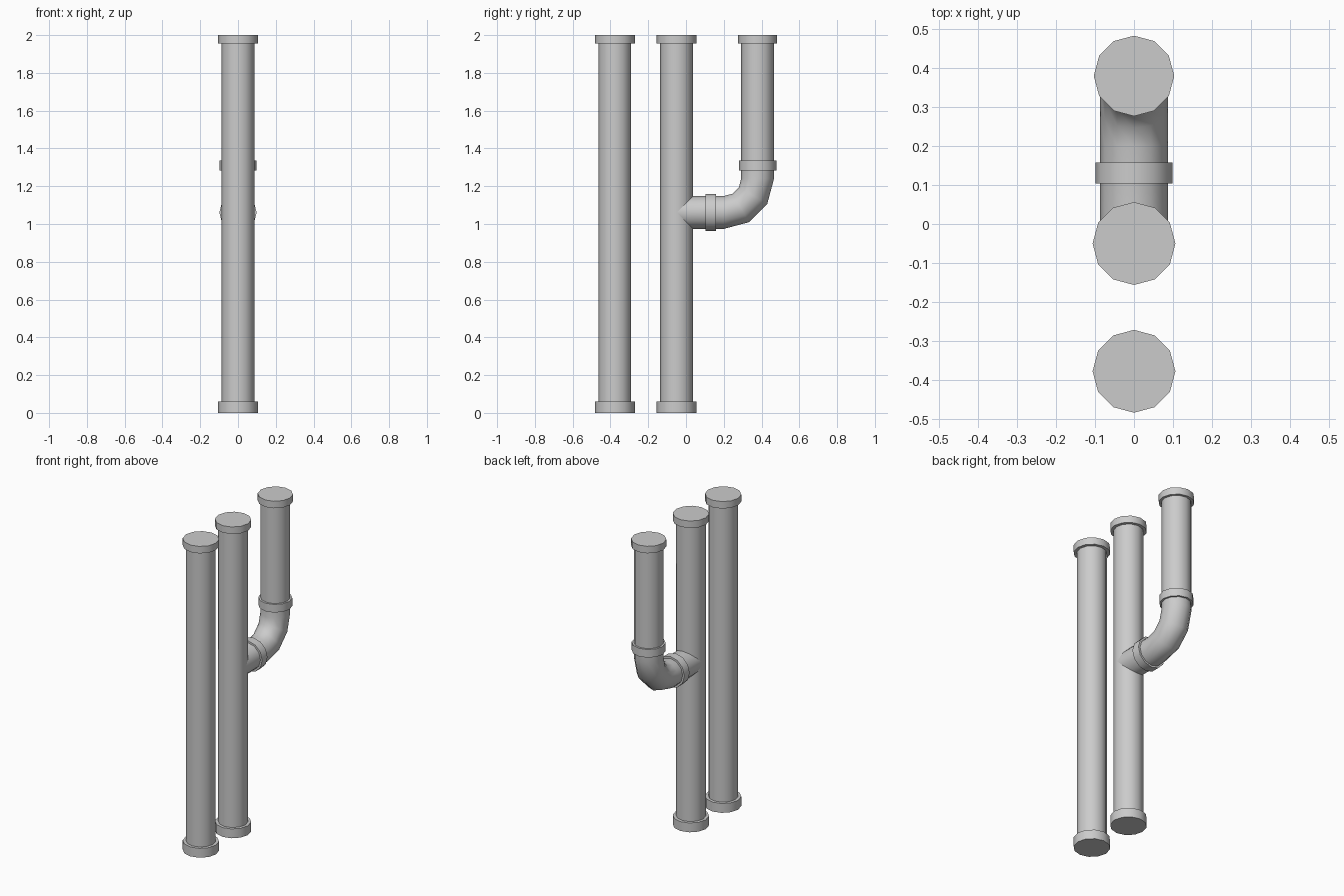
import bpy, bmesh
from math import sin, cos, pi, radians

if "Cube" in bpy.data.objects:
    bpy.data.objects.remove(bpy.data.objects["Cube"])

SIDES = 12
R = 0.087


def tube(name, rings):
    """Sweep closed 12-gon rings (y, z, travel angle from +y towards +z, radius)."""
    bm = bmesh.new()
    loops = []
    for y, z, a, r in rings:
        loop = []
        for k in range(SIDES):
            t = 2 * pi * k / SIDES
            s = r * sin(t)
            loop.append(bm.verts.new((r * cos(t), y - s * sin(a), z + s * cos(a))))
        loops.append(loop)
    for p, q in zip(loops, loops[1:]):
        for k in range(SIDES):
            n = (k + 1) % SIDES
            bm.faces.new((p[k], p[n], q[n], q[k]))
    bm.faces.new(loops[0])
    bm.faces.new(loops[-1])
    bmesh.ops.recalc_face_normals(bm, faces=bm.faces)
    me = bpy.data.meshes.new(name)
    bm.to_mesh(me)
    bm.free()
    ob = bpy.data.objects.new(name, me)
    bpy.context.collection.objects.link(ob)
    bpy.ops.object.select_all(action='DESELECT')
    ob.select_set(True)
    bpy.context.view_layer.objects.active = ob
    bpy.ops.object.shade_smooth_by_angle(angle=radians(40))
    return ob


def upright(name, y, z0, z1, r):
    return tube(name, [(y, z0, pi / 2, r), (y, z1, pi / 2, r)])


# Two full-height pipes with end caps
for label, y in (("front", -0.377), ("middle", -0.05)):
    upright(label + "_pipe", y, 0.03, 1.98, R)
    upright(label + "_bottom_cap", y, 0, 0.06, 0.106)
    upright(label + "_top_cap", y, 1.955, 2, 0.106)

# Short upper pipe at the back
YB = 0.379
upright("back_pipe", YB, 1.3, 1.98, R)
upright("back_top_cap", YB, 1.955, 2, 0.103)
upright("back_collar", YB, 1.283, 1.335, 0.099)

# Branch leaving the middle pipe and elbowing upward
BEND = 0.179
CY, CZ = YB - BEND, 1.061 + BEND
path = [(-0.05, 1.061, 0, R)]
for i in range(4):
    a = i * pi / 6
    path.append((CY + BEND * sin(a), CZ - BEND * cos(a), a, R))
path.append((YB, 1.31, pi / 2, R))
tube("branch_elbow", path)
tube("branch_collar", [(0.104, 1.061, 0, 0.099), (0.158, 1.061, 0, 0.099)])
